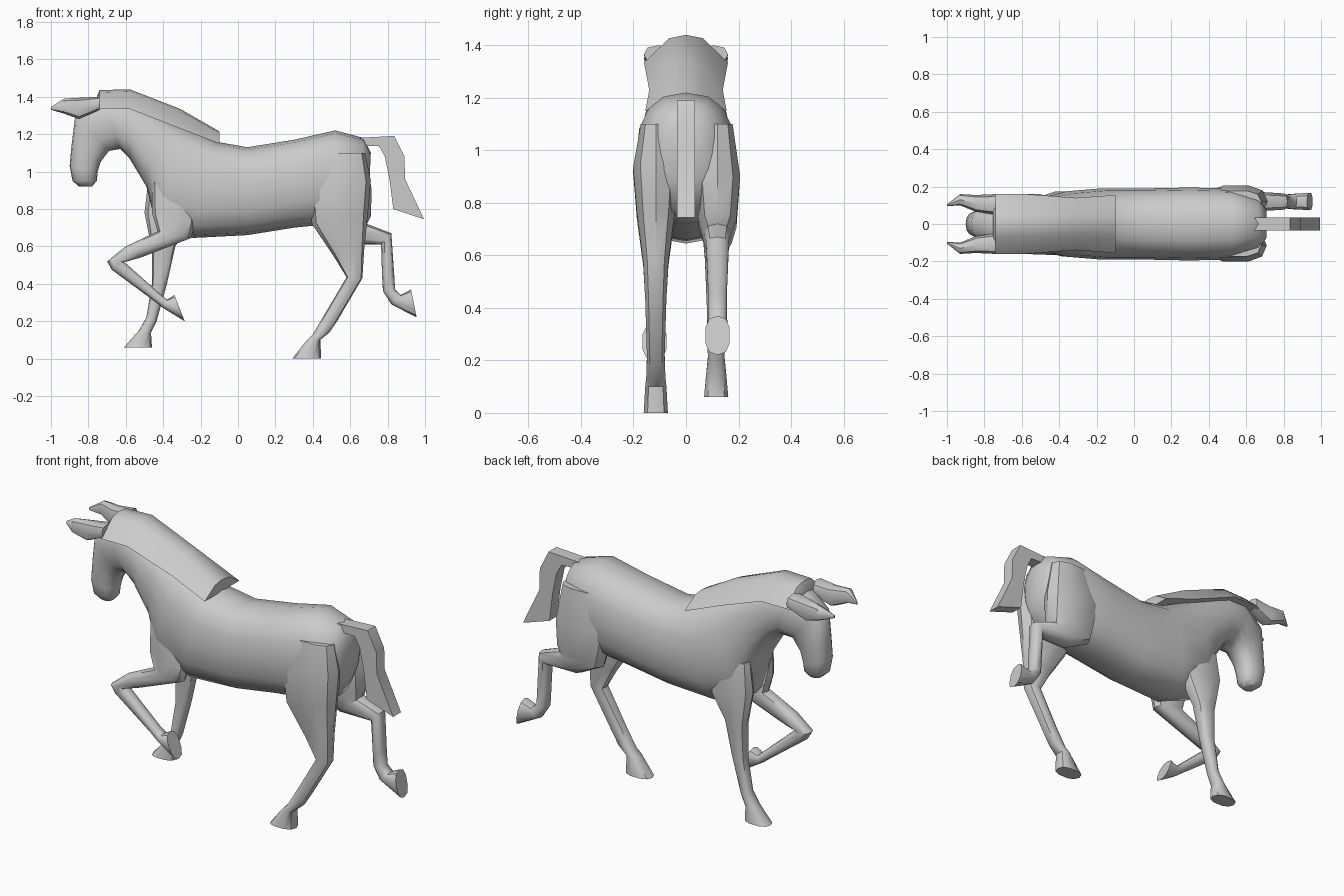
import bpy
import bmesh
import math

default_cube = bpy.data.objects.get("Cube")
if default_cube:
    bpy.data.objects.remove(default_cube, do_unlink=True)

# One plain grey for the whole figure
grey = bpy.data.materials.new("plain_grey")
grey.use_nodes = True
colour = (.6, .6, .6, 1)
grey.diffuse_color = colour
grey.node_tree.nodes["Principled BSDF"].inputs["Base Color"].default_value = colour


def finish(name, bm, angle):
    """Turn a bmesh into a shaded, coloured object."""
    bmesh.ops.recalc_face_normals(bm, faces=bm.faces)
    mesh = bpy.data.meshes.new(name)
    bm.to_mesh(mesh)
    bm.free()
    mesh.materials.append(grey)
    part = bpy.data.objects.new(name, mesh)
    bpy.context.collection.objects.link(part)
    bpy.ops.object.select_all(action='DESELECT')
    part.select_set(True)
    bpy.context.view_layer.objects.active = part
    bpy.ops.object.shade_smooth_by_angle(angle=math.radians(angle))
    return part


def skin(name, rings, angle):
    """Bridge equal rings of points in order and close both ends."""
    bm = bmesh.new()
    loops = [[bm.verts.new(point) for point in ring] for ring in rings]
    count = len(loops[0])
    for first, second in zip(loops, loops[1:]):
        for i in range(count):
            j = (i + 1) % count
            bm.faces.new((first[i], first[j], second[j], second[i]))
    bm.faces.new(loops[0])
    bm.faces.new(loops[-1])
    return finish(name, bm, angle)


def soften(value, power):
    return math.copysign(abs(value) ** power, value)


def oval(section, side, sides, power):
    """Oval ring spanning two profile points (x, z), with a half width in y."""
    x_a, z_a, x_b, z_b, width = section[:5]
    middle = section[5] if len(section) > 5 else side
    ring = []
    for i in range(sides):
        turn = math.tau * i / sides
        along = soften(math.cos(turn), power) / 2
        across = soften(math.sin(turn), power)
        ring.append(((x_a + x_b) / 2 + along * (x_a - x_b),
                     middle + across * width,
                     (z_a + z_b) / 2 + along * (z_a - z_b)))
    return ring


def loft(name, sections, side=0, sides=10, power=.8, angle=42):
    return skin(name, [oval(s, side, sides, power) for s in sections], angle)


def slab(name, sections, half_width):
    """Square-edged bar following pairs of profile points."""
    rings = [[(xa, -half_width, za), (xa, half_width, za),
              (xb, half_width, zb), (xb, -half_width, zb)]
             for xa, za, xb, zb in sections]
    return skin(name, rings, 30)


# Rump, barrel, chest, neck and head: back point, belly point, half width
loft("body_neck_and_head", [
    (.71, 1.1, .7, .88, .08),
    (.67, 1.18, .64, .76, .15),
    (.52, 1.22, .5, .72, .19),
    (.3, 1.17, .3, .7, .195),
    (.05, 1.13, .05, .66, .19),
    (-.12, 1.16, -.24, .645, .19),
    (-.28, 1.24, -.44, .72, .175),
    (-.42, 1.31, -.49, .92, .15),
    (-.58, 1.39, -.58, 1.07, .14),
    (-.72, 1.4, -.63, 1.12, .13),
    (-.87, 1.3, -.69, 1.11, .09),
    (-.89, 1.14, -.735, 1.05, .075),
    (-.9, 1.03, -.75, 1, .07),
    (-.885, .95, -.755, .95, .06),
    (-.85, .92, -.78, .92, .035),
], sides=16, power=.82, angle=50)

# Mane: a shallow roof along the neck, given as x, ridge, edge, half width
mane = []
for x, ridge, edge, width in [(-.755, 1.4, 1.33, .155), (-.74, 1.435, 1.335, .16),
                              (-.58, 1.44, 1.335, .16), (-.31, 1.335, 1.23, .14),
                              (-.1, 1.215, 1.15, .155)]:
    shoulder = ridge - .12 * (ridge - edge)
    mane.append([(x, -width, edge), (x, -width * .4, shoulder), (x, 0, ridge),
                 (x, width * .4, shoulder), (x, width, edge)])
skin("mane", mane, 35)

# Ears: flattened cones swept forward, one on each side
for name, sign in (("left_ear", 1), ("right_ear", -1)):
    loft(name, [(-.74, 1.4, -.74, 1.33, .055, sign * .105),
                (-.84, 1.395, -.85, 1.28, .045, sign * .11),
                (-.93, 1.39, -.93, 1.31, .03, sign * .13),
                (-1, 1.345, -1, 1.33, .005, sign * .1)], sides=8)

# Tail: a flat hanging bar
slab("tail", [(.64, 1.18, .64, 1.14), (.835, 1.19, .755, 1.135),
              (.89, 1.08, .785, 1.08), (.893, .96, .81, .96),
              (.995, .745, .77, .81)][:4] + [(.995, .745, .83, .8)], .035)

# Planted hind leg: front point, back point, half width
loft("planted_hind_leg", [
    (.44, 1.1, .68, 1.1, .06),
    (.38, .9, .71, .95, .09),
    (.395, .72, .695, .78, .075),
    (.51, .55, .675, .585, .05),
    (.58, .435, .665, .43, .042),
    (.465, .24, .53, .2, .035),
    (.4, .13, .49, .14, .038),
    (.37, .1, .44, .1, .042),
    (.29, 0, .445, 0, .048),
], side=-.115)

# Raised hind leg kicked back behind the body
loft("raised_hind_leg", [
    (.44, 1.1, .68, 1.1, .06),
    (.38, .9, .715, .9, .09),
    (.43, .68, .71, .76, .075),
    (.57, .61, .69, .72, .055),
    (.765, .61, .82, .67, .045),
    (.77, .45, .835, .45, .037),
    (.775, .36, .84, .37, .037),
    (.82, .29, .87, .34, .042),
    (.955, .22, .925, .37, .048),
], side=.12)

# Folded foreleg tucked under the chest
loft("folded_foreleg", [
    (-.46, .95, -.26, .88, .04),
    (-.46, .78, -.23, .73, .055),
    (-.43, .68, -.25, .645, .05),
    (-.6, .6, -.52, .54, .042),
    (-.7, .52, -.61, .515, .04),
    (-.675, .475, -.595, .505, .037),
    (-.445, .305, -.41, .34, .033),
    (-.4, .27, -.38, .315, .04),
    (-.285, .2, -.34, .34, .048),
], side=-.12)

# Reaching foreleg stretched down to the ground
loft("reaching_foreleg", [
    (-.48, .95, -.26, .88, .04),
    (-.5, .78, -.25, .73, .06),
    (-.46, .58, -.335, .6, .045),
    (-.46, .4, -.38, .4, .037),
    (-.49, .22, -.435, .2, .033),
    (-.53, .15, -.465, .14, .04),
    (-.61, .06, -.46, .06, .048),
], side=.115)
